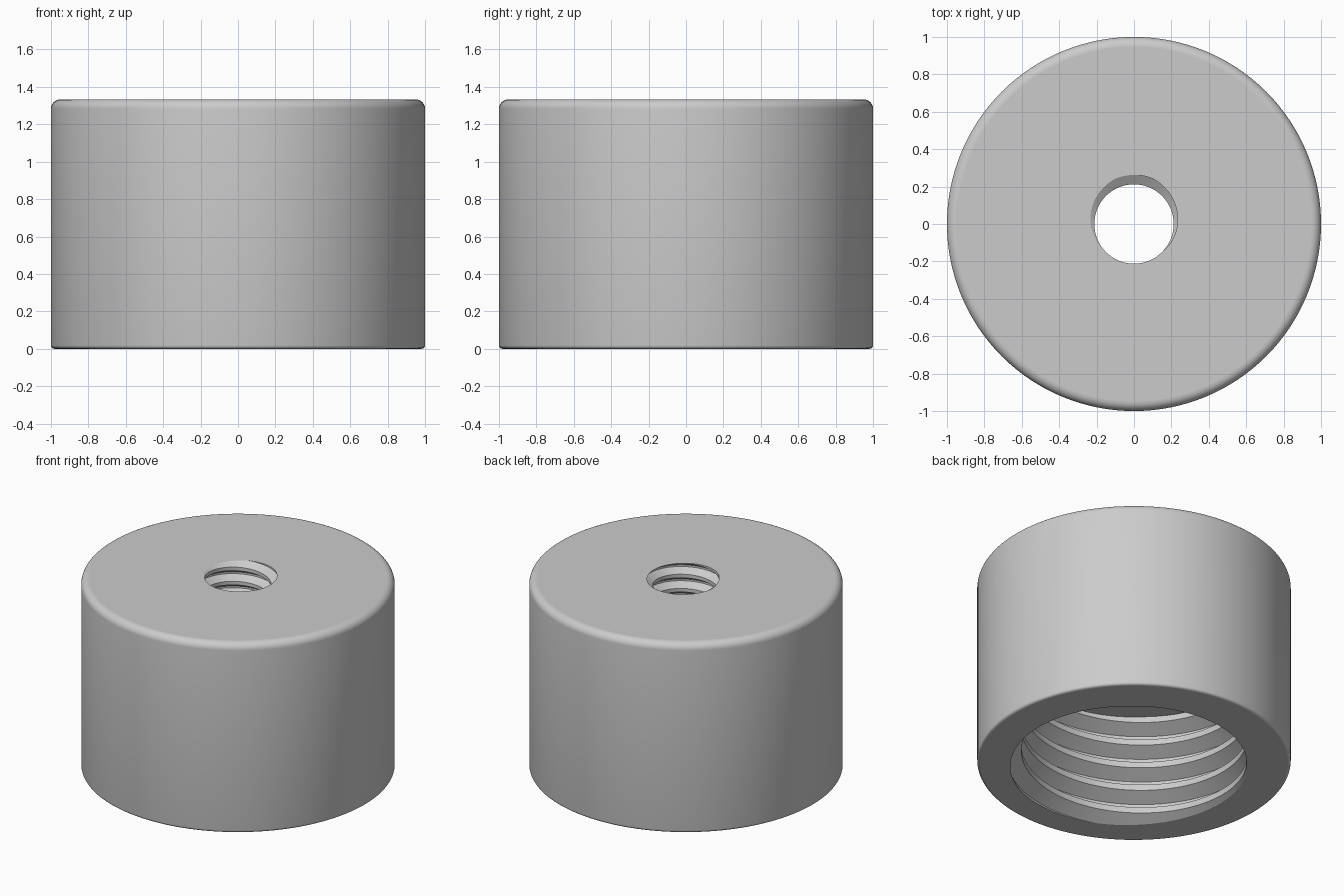
import bpy
import bmesh
from math import cos, sin, pi, floor, ceil

cube = bpy.data.objects.get("Cube")
if cube:
    bpy.data.objects.remove(cube, do_unlink=True)

HEIGHT = 1.333
CEILING = 0.75      # depth of the wide threaded socket
SEGMENTS = 128


def add_grid(bm, columns):
    """Join neighbouring columns of points with quads."""
    cols = [[bm.verts.new(p) for p in col] for col in columns]
    for a, b in zip(cols, cols[1:]):
        for i in range(len(a) - 1):
            bm.faces.new((a[i], b[i], b[i + 1], a[i + 1]))
    bmesh.ops.remove_doubles(bm, verts=bm.verts[:], dist=1e-5)


def add_thread(target, major, minor, pitch, root_z, root_angle, low, high):
    """Right-handed internal thread, trimmed flat between low and high."""
    profile = [(-1 / 16, major), (1 / 16, major), (3 / 8, minor), (5 / 8, minor)]
    first = floor((low - root_z) / pitch) - 2
    last = ceil((high - root_z) / pitch) + 2
    columns = []
    for j in range(SEGMENTS + 1):
        turn = j / SEGMENTS
        a = root_angle + 2 * pi * turn
        columns.append([(r * cos(a), r * sin(a), root_z + pitch * (k + t + turn))
                        for k in range(first, last) for t, r in profile])
    bm = bmesh.new()
    add_grid(bm, columns)
    for z, side in ((low, -1), (high, 1)):
        bmesh.ops.bisect_plane(bm, geom=bm.verts[:] + bm.edges[:] + bm.faces[:],
                               dist=1e-5, plane_co=(0, 0, z),
                               plane_no=(0, 0, side), clear_outer=True)
        for v in bm.verts:
            if abs(v.co.z - z) < 1e-4:
                v.co.z = z
    bmesh.ops.remove_doubles(bm, verts=bm.verts[:], dist=1e-4)
    temp = bpy.data.meshes.new("thread_part")
    bm.to_mesh(temp)
    bm.free()
    target.from_mesh(temp)
    bpy.data.meshes.remove(temp)


def corner(radius, z, start, steps):
    """Quarter-round points for the outer wall's edge."""
    return [(1 - radius + radius * cos(start + i / steps * pi / 2),
             z + radius * sin(start + i / steps * pi / 2)) for i in range(steps + 1)]


bm = bmesh.new()

# Outer wall with a small round at the bottom and a larger one on top
wall = corner(0.018, 0.018, -pi / 2, 4) + corner(0.05, HEIGHT - 0.05, 0, 8)
add_grid(bm, [[(r * cos(a), r * sin(a), z) for r, z in wall]
              for a in (2 * pi * j / SEGMENTS for j in range(SEGMENTS + 1))])

# Wide socket thread below, narrow through thread above
add_thread(bm, 0.81, 0.718, 1 / 6, 0, -pi / 2, 0, CEILING)
add_thread(bm, 0.262, 0.212, 0.1, HEIGHT, pi / 2, CEILING, HEIGHT)

# Flat rings closing the bottom, the socket ceiling and the top
for z in (0, CEILING, HEIGHT):
    rim = [e for e in bm.edges if e.is_boundary
           and all(abs(v.co.z - z) < 1e-4 for v in e.verts)]
    bmesh.ops.triangle_fill(bm, edges=rim, use_beauty=True, normal=(0, 0, 1))
bmesh.ops.recalc_face_normals(bm, faces=bm.faces[:])

mesh = bpy.data.meshes.new("threaded_cap")
bm.to_mesh(mesh)
bm.free()
cap = bpy.data.objects.new("threaded_cap", mesh)
bpy.context.collection.objects.link(cap)

# Plain grey metal
grey = bpy.data.materials.new("plain_grey")
grey.use_nodes = True
colour = (0.6, 0.6, 0.6, 1)
grey.diffuse_color = colour
grey.node_tree.nodes["Principled BSDF"].inputs["Base Color"].default_value = colour
mesh.materials.append(grey)

# Smooth walls, flat rings
bpy.ops.object.select_all(action='DESELECT')
cap.select_set(True)
bpy.context.view_layer.objects.active = cap
bpy.ops.object.shade_smooth_by_angle(angle=pi / 6)
for face in mesh.polygons:
    if abs(face.normal.z) > 0.999:
        face.use_smooth = False
